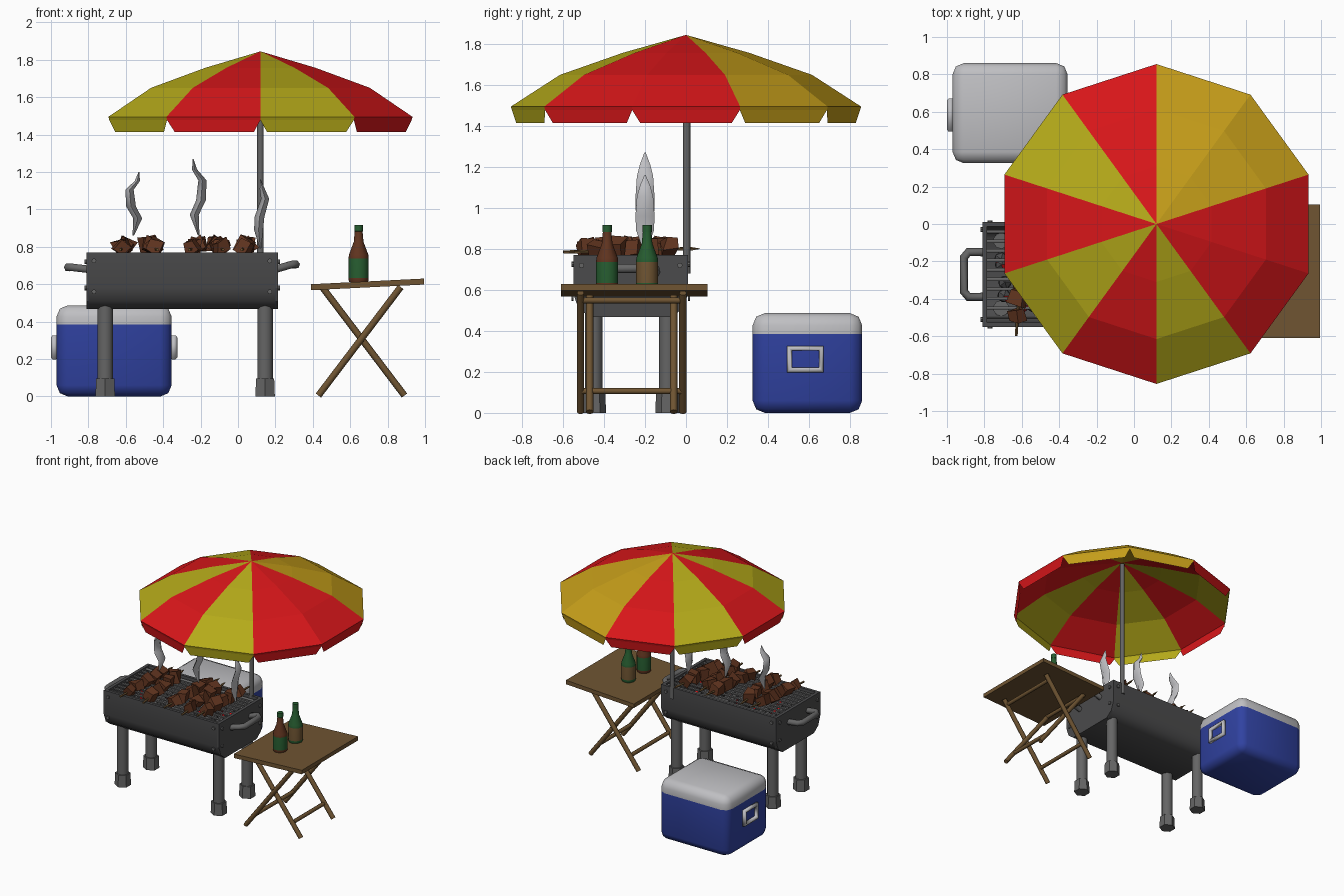
import bpy, bmesh, math, random
from mathutils import Vector, Matrix

random.seed(4)
if "Cube" in bpy.data.objects:
    bpy.data.objects.remove(bpy.data.objects["Cube"])


def material(name, r, g, b):
    m = bpy.data.materials.new(name)
    m.use_nodes = True
    m.diffuse_color = (r, g, b, 1)
    m.node_tree.nodes["Principled BSDF"].inputs["Base Color"].default_value = (r, g, b, 1)
    return m


RED = material("canopy red", .68, .008, .01)
YELLOW = material("canopy yellow", .46, .4, .01)
GOLD = material("canopy gold", .56, .34, .01)
WOOD = material("wood brown", .16, .09, .032)
DARK = material("charcoal grey", .07, .07, .072)
GREY = material("steel grey", .13, .13, .13)
BLUE = material("cooler blue", .03, .055, .36)
LIGHT = material("light grey", .52, .52, .54)
MEAT = material("meat brown", .12, .035, .014)
GREEN = material("bottle green", .02, .11, .03)


def finish(name, bm, mats, smooth=None, recalc=True):
    if recalc:
        bmesh.ops.recalc_face_normals(bm, faces=bm.faces)
    me = bpy.data.meshes.new(name)
    bm.to_mesh(me)
    bm.free()
    ob = bpy.data.objects.new(name, me)
    bpy.context.collection.objects.link(ob)
    for m in mats:
        me.materials.append(m)
    if smooth:
        bpy.ops.object.select_all(action='DESELECT')
        ob.select_set(True)
        bpy.context.view_layer.objects.active = ob
        bpy.ops.object.shade_smooth_by_angle(angle=math.radians(smooth))
    return ob


def add_box(bm, lo, hi):
    lo, hi = Vector(lo), Vector(hi)
    mat = Matrix.Translation((lo + hi) / 2) @ Matrix.Diagonal((*(hi - lo), 1))
    return bmesh.ops.create_cube(bm, size=1, matrix=mat)["verts"]


def add_rod(bm, a, b, r, r2=None, sides=8):
    a, b = Vector(a), Vector(b)
    rot = (b - a).to_track_quat('Z', 'Y').to_matrix().to_4x4()
    bmesh.ops.create_cone(bm, cap_ends=True, segments=sides, radius1=r,
                          radius2=r if r2 is None else r2, depth=(b - a).length,
                          matrix=Matrix.Translation((a + b) / 2) @ rot)


def add_prism(bm, profile, x0, x1):
    """Extrude a closed (y, z) profile along x."""
    face = bm.faces.new([bm.verts.new((x0, y, z)) for y, z in profile])
    new = bmesh.ops.extrude_face_region(bm, geom=[face])["geom"]
    bmesh.ops.translate(bm, vec=(x1 - x0, 0, 0),
                        verts=[v for v in new if isinstance(v, bmesh.types.BMVert)])


def add_rings(bm, rings, closed=True):
    rows = [[bm.verts.new(p) for p in ring] for ring in rings]
    n = len(rows[0])
    for i in range(len(rows) - 1):
        for j in range(n):
            k = (j + 1) % n
            bm.faces.new((rows[i][j], rows[i][k], rows[i + 1][k], rows[i + 1][j]))
    bm.faces.new(rows[0])
    bm.faces.new(rows[-1])


def tube(name, pts, r, mat, cyclic=False):
    cu = bpy.data.curves.new(name, 'CURVE')
    cu.dimensions, cu.bevel_depth, cu.bevel_resolution = '3D', r, 1
    cu.use_fill_caps = True
    sp = cu.splines.new('POLY')
    sp.points.add(len(pts) - 1)
    for p, co in zip(sp.points, pts):
        p.co = (*co, 1)
    sp.use_cyclic_u = cyclic
    cu.materials.append(mat)
    ob = bpy.data.objects.new(name, cu)
    bpy.context.collection.objects.link(ob)
    bpy.ops.object.select_all(action='DESELECT')
    ob.select_set(True)
    bpy.context.view_layer.objects.active = ob
    bpy.ops.object.convert(target='MESH')


# Parasol canopy: ten panels, each with a notched valance
CX = .12
mats = [RED, YELLOW, GOLD]
panel_colours = [0, 2, 2, 0, 1, 0, 1, 0, 1, 0]
bm = bmesh.new()
for i, colour in enumerate(panel_colours):
    a0, a1 = (math.radians(36 * (i + k) - 18) for k in (0, 1))

    def pt(r, z, t=0):
        p, q = (Vector((CX + r * math.cos(a), r * math.sin(a), z)) for a in (a0, a1))
        return p.lerp(q, t)
    rows = [[bm.verts.new(pt(r, z, t)) for t in (0, 1)]
            for r, z in ((.31, 1.757), (.615, 1.65), (.855, 1.495), (.85, 1.478))]
    rows.append([bm.verts.new(pt(.84, 1.415, t)) for t in (.07, .93)])
    faces = [bm.faces.new((bm.verts.new((CX, 0, 1.845)), *rows[0]))]
    for r, s in zip(rows, rows[1:]):
        faces.append(bm.faces.new((r[0], s[0], s[1], r[1])))
    for f in faces:
        f.material_index = colour
bmesh.ops.remove_doubles(bm, verts=bm.verts, dist=.0005)
finish("parasol_canopy", bm, mats)

bm = bmesh.new()
add_rod(bm, (CX, .003, .68), (CX, .003, 1.83), .018, sides=10)
finish("parasol_pole", bm, [GREY], 50)

# Grill trough with end plates
half = [(.28, .77), (.28, .58), (.255, .51), (.2, .468)]
YC = -.27
outer = [(YC - y, z) for y, z in half] + [(YC + y, z) for y, z in reversed(half)]
inner = [(YC + (y - YC) * .92, z + (.02 if z < .7 else 0)) for y, z in reversed(outer)]
bm = bmesh.new()
add_prism(bm, outer + inner, -.8, .2)
finish("grill_trough", bm, [DARK], 40)
bm = bmesh.new()
for x in (-.81, .19):
    add_prism(bm, outer, x, x + .025)
finish("grill_end_plates", bm, [DARK])

bm = bmesh.new()
for x in (-.77, .17):
    for z in (.725, .52 + .04):
        for y, d in ((-.55, -1), (.01, 1)):
            add_rod(bm, (x, y, z), (x, y + d * .01, z), .013)
for x, d in ((-.81, -1), (.215, 1)):
    for y in (-.51, -.03):
        for z in (.72, .58):
            add_rod(bm, (x, y, z), (x + d * .01, y, z), .013)
finish("grill_rivets", bm, [GREY])

# Coals and grate
bm = bmesh.new()
for i in range(40):
    mat = Matrix.Translation((random.uniform(-.75, .15), random.uniform(-.48, -.06), .63))
    bmesh.ops.create_icosphere(bm, subdivisions=1, radius=.04, matrix=mat)
for f in bm.faces:
    f.material_index = int(f.index % 9 == 0)
finish("coals", bm, [DARK, RED])
bm = bmesh.new()
for i in range(10):
    y = -.5 + i * .051
    add_rod(bm, (-.79, y, .752), (.2, y, .752), .01, sides=6)
finish("grill_grate", bm, [GREY], 60)

# Grill legs and handles
bm = bmesh.new()
for x in (-.71, .145):
    for y in (-.45, -.09):
        add_rod(bm, (x, y, .08), (x, y, .52), .043, sides=10)
        add_rod(bm, (x, y, 0), (x, y, .095), .06, .056, sides=6)
finish("grill_legs", bm, [GREY], 40)
for side, x, d, z in (("left", .2, 1, .705), ("right", -.8, -1, .69)):
    tube(side + "_grill_handle",
         [(x, -.39, .68), (x + d * .085, -.39, z), (x + d * .11, -.36, z),
          (x + d * .11, -.18, z), (x + d * .085, -.15, z), (x, -.15, .68)], .023, GREY)

# Skewers with meat chunks
meat, sticks = bmesh.new(), bmesh.new()
for x, lean in ((-.61, .02), (-.46, -.03), (-.23, .03), (-.1, -.02), (.04, .02)):
    shift = random.uniform(-.03, .03)
    a, b = Vector((x - lean, -.57 + shift, .785)), Vector((x + lean, .0 + shift, .8))
    add_rod(sticks, a, b, .008, sides=5)
    add_rod(sticks, b, b + (b - a) * .08, .01, .001, sides=5)
    for k in range(5):
        s = random.uniform(.068, .08)
        rot = Matrix.Rotation(random.uniform(-.6, .6), 4, 'Y') @ Matrix.Rotation(random.uniform(-.4, .4), 4, 'Z')
        mat = Matrix.Translation(a.lerp(b, .2 + .155 * k) + Vector((0, 0, .012))) @ rot
        vs = bmesh.ops.create_cube(meat, size=s, matrix=mat)["verts"]
        for v in vs:
            v.co += Vector([random.uniform(-.012, .012) for _ in range(3)])
finish("meat_chunks", meat, [MEAT])
finish("skewer_sticks", sticks, [WOOD])

# Steam wisps: wavy tapered blades
zs = (0, .27, .46, .72, .86, 1)
width = (.004, .024, .026, .022, .014, .002)
for i, (x, z0, h, f) in enumerate(((-.56, .86, .34, 1), (-.21, .86, .41, -1), (.12, .79, .37, 1))):
    sway = (0, .024 * f, -.012 * f, -.02 * f, .022 * f, .03 * f) if i < 2 else (0, -.01, -.005, .025, .01, 0)
    bm = bmesh.new()
    add_rings(bm, [[(x + s + dx * w, -.2 + dy * w * 1.8, z0 + h * t)
                    for dx, dy in ((1, 0), (0, 1), (-1, 0), (0, -1))]
                   for t, w, s in zip(zs, width, sway)])
    finish(f"steam_wisp_{i + 1}", bm, [LIGHT], 60)

# Folding table
bm = bmesh.new()
for v in add_box(bm, (.39, -.61, .568), (.995, .105, .6)):
    v.co.z += .03 * (v.co.x - .39) / .6
finish("table_top", bm, [WOOD])
bm = bmesh.new()
for ys, x0, x1 in (((-.515, -.015), .43, .87), ((-.47, -.06), .89, .45)):
    for y in ys:
        add_rod(bm, (x0, y, .005), (x1, y, .585), .018, sides=8)
    for t in (.18, .93):
        x = x0 + (x1 - x0) * t
        add_rod(bm, (x, ys[0], .59 * t), (x, ys[1], .59 * t), .015, sides=8)
finish("table_legs", bm, [WOOD], 50)


# Bottles: lathed profile, coloured in bands by height
def bottle(name, x, y, glass, label):
    prof = [(.05, 0), (.054, .012), (.054, .022), (.054, .125), (.052, .145),
            (.026, .215), (.021, .27), (.023, .272), (.023, .305)]
    ring = [2 * math.pi * k / 12 for k in range(12)]
    bm = bmesh.new()
    add_rings(bm, [[(x + r * math.cos(a), y + r * math.sin(a), .612 + z) for a in ring]
                   for r, z in prof])
    for f in bm.faces:
        h = f.calc_center_median().z - .612
        f.material_index = 1 if .025 < h < .124 else 2 if h > .2705 else 0
    finish(name, bm, [glass, label, GREEN], 40)


bottle("brown_bottle", .645, -.385, MEAT, GREEN)
bottle("green_bottle", .645, -.19, GREEN, WOOD)

# Cooler: bevelled box, lid coloured by height
bm = bmesh.new()
add_box(bm, (-.97, .325, 0), (-.355, .86, .487))
bmesh.ops.bevel(bm, geom=bm.edges[:], offset=.06, segments=2, profile=.5, affect='EDGES')
bmesh.ops.bisect_plane(bm, geom=bm.verts[:] + bm.edges[:] + bm.faces[:],
                       plane_co=(0, 0, .385), plane_no=(0, 0, 1))
for f in bm.faces:
    f.material_index = int(f.calc_center_median().z > .385)
finish("cooler_box", bm, [BLUE, LIGHT], 50)
for side, x in (("left", -.343), ("right", -.982)):
    tube(side + "_cooler_handle", [(x, .505, .21), (x, .66, .21), (x, .66, .315), (x, .505, .315)],
         .019, LIGHT, cyclic=True)
